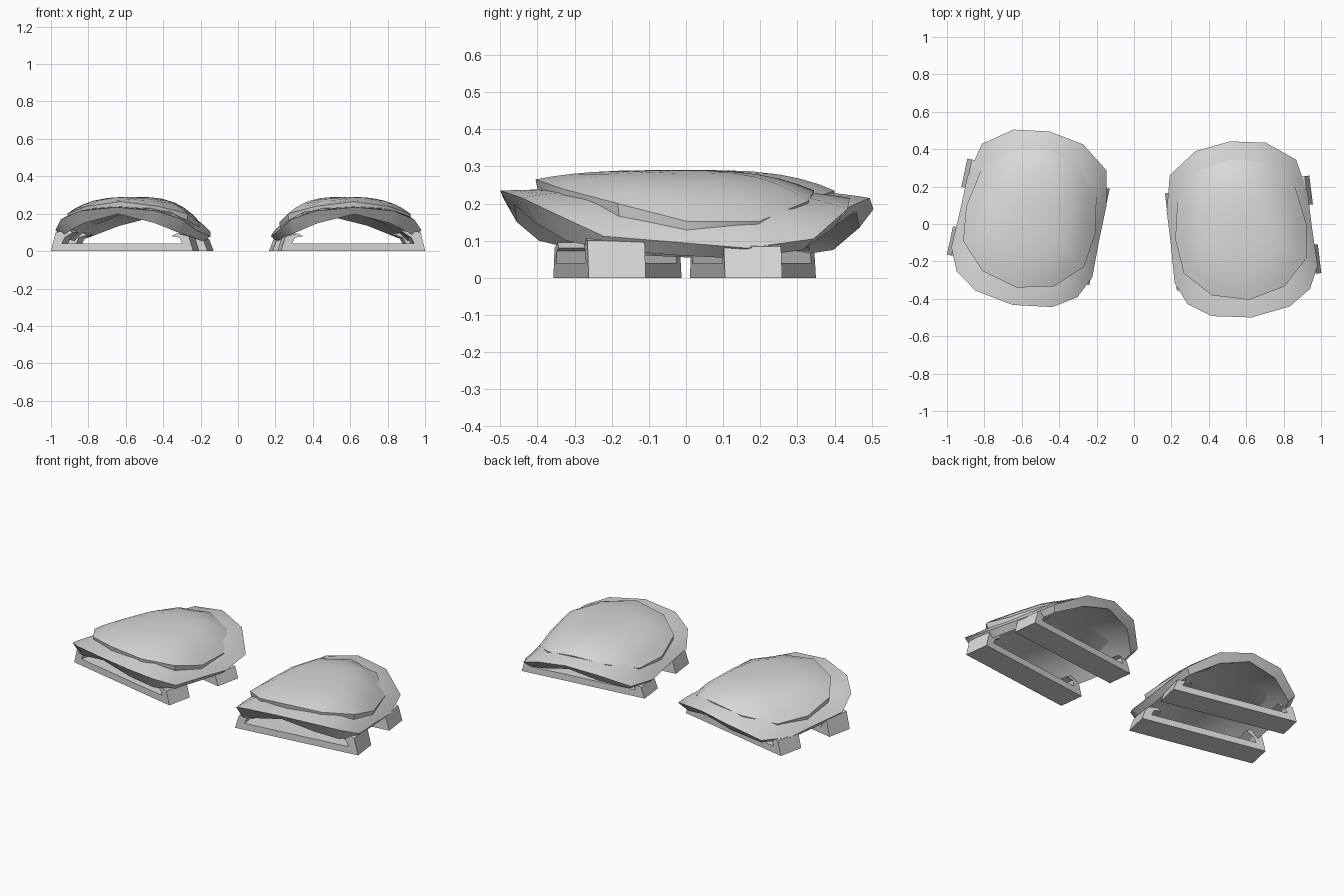
import bpy, bmesh
from math import radians
from mathutils import Matrix, Vector

if "Cube" in bpy.data.objects:
    bpy.data.objects.remove(bpy.data.objects["Cube"])

grey = bpy.data.materials.new("light_grey")
grey.use_nodes = True
colour = (0.7, 0.7, 0.7, 1)
grey.diffuse_color = colour
grey.node_tree.nodes["Principled BSDF"].inputs["Base Color"].default_value = colour

# Half outlines, back tip round to front tip: across, along, height
SHELL_HALF = [(0, .475, .215), (.19, .445, .185), (.34, .335, .105), (.38, .15, .08),
              (.38, -.03, .095), (.385, -.24, .112), (.33, -.36, .17),
              (.21, -.44, .215), (0, -.473, .235)]
# Height of the bevelled lower edge at the same points
SHELL_BOTTOM = [.18, .135, .075, .052, .06, .075, .1, .15, .198]
CAP_HALF = [(0, .378, .235), (.185, .34, .207), (.317, .19, .152), (.353, -.01, .152),
            (.33, -.195, .2), (.195, -.33, .24), (0, -.378, .265)]


def full_outline(half):
    return half + [(-x, y, z) for x, y, z in half[-2:0:-1]]


def dome_ring(outline, t, top, power):
    """Scaled copy of the outline, raised towards the crown."""
    return [(x * t, y * t, top + (z - top) * t ** power) for x, y, z in outline]


def finish(bm, name, matrix):
    bmesh.ops.transform(bm, matrix=matrix, verts=bm.verts)
    bmesh.ops.recalc_face_normals(bm, faces=bm.faces)
    mesh = bpy.data.meshes.new(name)
    bm.to_mesh(mesh)
    bm.free()
    mesh.materials.append(grey)
    obj = bpy.data.objects.new(name, mesh)
    bpy.context.collection.objects.link(obj)
    return obj


def loft(name, rings, first, last, matrix):
    """Bridge rings in order and close both ends with a fan to a point."""
    bm = bmesh.new()
    loops = [[bm.verts.new(p) for p in ring] for ring in rings]
    count = len(loops[0])
    for i in range(count):
        j = (i + 1) % count
        for a, b in zip(loops, loops[1:]):
            bm.faces.new((a[i], a[j], b[j], b[i]))
    for loop, tip in ((loops[0], first), (loops[-1], last)):
        centre = bm.verts.new(tip)
        for i in range(count):
            bm.faces.new((loop[i], loop[(i + 1) % count], centre))
    obj = finish(bm, name, matrix)
    bpy.ops.object.select_all(action="DESELECT")
    obj.select_set(True)
    bpy.context.view_layer.objects.active = obj
    bpy.ops.object.shade_smooth_by_angle(angle=radians(35))


def strap_side(foot, top):
    """Post section from the foot up and round the hook to the bar."""
    return [(foot, 0), (foot - .025, top), (foot - .09, top + .015),
            (foot - .12, top), (foot - .075, .072), (foot - .06, .04)]


def strap(name, along, top, matrix):
    """Flat bar with two hooked posts, pushed out along the pad."""
    inner = strap_side(.378, top - .02)
    section = strap_side(.4, top) + [(-x, z) for x, z in reversed(inner)]
    bm = bmesh.new()
    face = bm.faces.new([bm.verts.new((x, along - .08, z)) for x, z in section])
    out = bmesh.ops.extrude_face_region(bm, geom=[face], use_keep_orig=True)
    moved = [g for g in out["geom"] if isinstance(g, bmesh.types.BMVert)]
    bmesh.ops.translate(bm, vec=Vector((0, .155, 0)), verts=moved)
    finish(bm, name, matrix)


def pad(side, matrix):
    # Curved base shell: crown to rim, edge sloping inwards, hollow underside
    edge = full_outline(SHELL_HALF)
    bottom = full_outline([(x * .92, y * .92, z)
                           for (x, y, _), z in zip(SHELL_HALF, SHELL_BOTTOM)])
    steps = (.25, .5, .7, .85, .93, 1)
    upper = [dome_ring(edge, t, .24, 3.2) for t in steps]
    lower = [dome_ring(bottom, t, .212, 2.5) for t in reversed(steps)]
    loft(side + "_base_shell", upper + lower, (0, 0, .24), (0, 0, .212), matrix)

    # Domed cap sunk slightly into the shell
    edge = full_outline(CAP_HALF)
    rings = [dome_ring(edge, t, .29, 3) for t in (.2, .4, .6, .75, .88, 1)]
    rings.append([(x * .98, y * .98, z - .035) for x, y, z in edge])
    loft(side + "_cap", rings, (0, 0, .29), (0, 0, .23), matrix)

    # Two straps under the shell
    strap(side + "_front_strap", -.203, .1, matrix)
    strap(side + "_back_strap", .167, .085, matrix)


def placed(x, y, degrees):
    return Matrix.Translation((x, y, 0)) @ Matrix.Rotation(radians(degrees), 4, "Z")


pad("left", placed(.57, -.03, 7))
pad("right", Matrix.Diagonal((-1, 1, 1, 1)) @ placed(.55, .03, 12))
